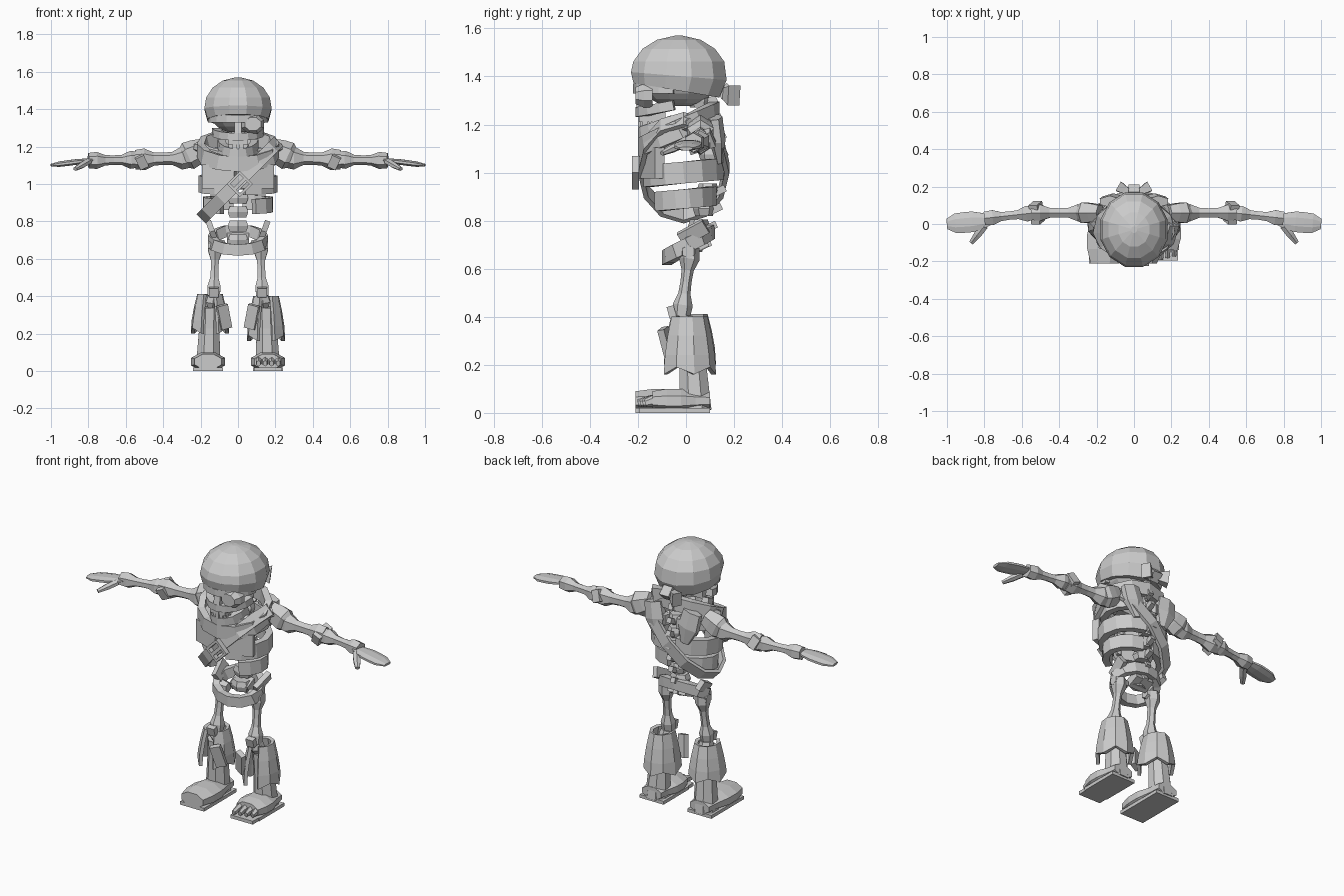
import bpy, bmesh, math
from mathutils import Vector, Matrix, Euler

cube = bpy.data.objects.get("Cube")
if cube:
    bpy.data.objects.remove(cube, do_unlink=True)

grey = bpy.data.materials.new("plain grey")
grey.use_nodes = True
grey.diffuse_color = (.6, .6, .6, 1)
grey.node_tree.nodes["Principled BSDF"].inputs["Base Color"].default_value = grey.diffuse_color

ALONG_Y, ALONG_Z = Vector((0, 1, 0)), Vector((0, 0, 1))
BONE = (1.6, 1.9, 1.1, 1, 1.1, 1.8, 1.6)


def finish(name, bm, mirror=False):
    """Turn a bmesh into a named, flat shaded object."""
    bmesh.ops.recalc_face_normals(bm, faces=bm.faces)
    mesh = bpy.data.meshes.new(name)
    bm.to_mesh(mesh)
    bm.free()
    mesh.materials.append(grey)
    obj = bpy.data.objects.new(name, mesh)
    bpy.context.collection.objects.link(obj)
    if mirror:
        obj.modifiers.new("Mirror", "MIRROR").use_mirror_merge = False
    return obj


def sweep(name, points, size, taper=None, sides=4, ref=ALONG_Z, closed=False, mirror=False):
    """Loft an even-sided section (half width, half height) along points."""
    bm = bmesh.new()
    points = [Vector(p) for p in points]
    count = len(points)
    grow = 1 / math.cos(math.pi / sides)
    rings = []
    for i, point in enumerate(points):
        before = points[i - 1] if closed else points[max(i - 1, 0)]
        after = points[(i + 1) % count] if closed else points[min(i + 1, count - 1)]
        tangent = (after - before).normalized()
        across = tangent.cross(ref).normalized()
        up = across.cross(tangent)
        scale = grow * (taper[i] if taper else 1)
        ring = []
        for k in range(sides):
            angle = (k + .5) * math.tau / sides
            offset = across * size[0] * math.cos(angle) + up * size[1] * math.sin(angle)
            ring.append(bm.verts.new(point + offset * scale))
        rings.append(ring)
    for i in range(count if closed else count - 1):
        low, high = rings[i], rings[(i + 1) % count]
        for k in range(sides):
            n = (k + 1) % sides
            bm.faces.new((low[k], low[n], high[n], high[k]))
    if not closed:
        bm.faces.new(rings[0])
        bm.faces.new(rings[-1])
    return finish(name, bm, mirror)


def limb(name, start, end, size, taper=BONE, sides=6, ref=ALONG_Z, mirror=True):
    """Straight part with its thickness varied evenly along its length."""
    start, end = Vector(start), Vector(end)
    points = [start.lerp(end, i / (len(taper) - 1)) for i in range(len(taper))]
    return sweep(name, points, size, taper, sides, ref, mirror=mirror)


def arc(centre, radii, slope=0, axis=1, start=180, turn=180, steps=8):
    """Points on an ellipse whose height rises along x (axis 0) or y (axis 1)."""
    points = []
    for i in range(steps if abs(turn) == 360 else steps + 1):
        angle = math.radians(start + turn * i / steps)
        offset = Vector((radii[0] * math.cos(angle), radii[1] * math.sin(angle), 0))
        offset.z = slope * offset[axis]
        points.append(Vector(centre) + offset)
    return points


def ring(name, centre, radii, size, slope=0, axis=1, ref=ALONG_Z):
    return sweep(name, arc(centre, radii, slope, axis, turn=360, steps=12), size, ref=ref, closed=True)


def dome(name, centre, radii, height, low, high, lean, sides):
    """Slice of an ellipsoid between two latitudes, its bottom ring leaning back."""
    points, taper = [], []
    for i in range(6):
        angle = math.radians(low + (high - low) * i / 5)
        shift = 0 if i else -lean
        points.append(Vector(centre) + Vector((0, shift, height * math.sin(angle))))
        taper.append(math.cos(angle))
    sweep(name, points, radii, taper, sides, ALONG_Y)


def box(name, centre, size, turn=(0, 0, 0), mirror=False):
    bm = bmesh.new()
    rotation = Euler([math.radians(a) for a in turn]).to_matrix().to_4x4()
    matrix = Matrix.Translation(centre) @ rotation @ Matrix.Diagonal((*size, 1))
    bmesh.ops.create_cube(bm, size=1, matrix=matrix)
    finish(name, bm, mirror)


# Head scarf with a knot and two tails at the back
dome("head_scarf", (0, -.03, 1.41), (.18, .2), .16, -25, 85, .01, 12)
box("scarf_knot", (0, .17, 1.33), (.06, .06, .06), (45, 0, 0))
limb("scarf_tails", (.01, .16, 1.33), (.08, .2, 1.32), (.02, .03), (.7, 1, 1.4), 4)

# Skull, with open sockets between brow, cheeks and nose
dome("cranium", (0, -.03, 1.38), (.15, .15), .11, -70, 0, 0, 10)
sweep("brow", arc((0, -.05, 1.35), (.14, .15)), (.02, .02))
sweep("cheekbones", arc((0, -.05, 1.28), (.12, .14), .2), (.02, .02))
box("nose_bridge", (0, -.18, 1.31), (.04, .04, .09), (-10, 0, 0))
box("upper_jaw", (0, -.14, 1.24), (.1, .11, .06))
sweep("lower_jaw", arc((0, -.05, 1.21), (.09, .13), .4), (.02, .03))
for i in range(-2, 3):
    front = -.19 + .01 * abs(i)
    box("upper_tooth", (i / 50, front, 1.21), (.02, .02, .04 + .01 * (i % 2)))
    box("lower_tooth", (i / 50 + .01, front + .02, 1.19), (.01, .01, .04))
limb("eye_patch", (.08, -.14, 1.32), (.08, -.21, 1.32), (.06, .05), (1, 1, .7), 8, mirror=False)

# Spine: stacked vertebrae curving from pelvis to neck
for i in range(9):
    height = .7 + .075 * i
    depth = .03 + .07 * math.sin(math.pi * i / 9)
    base, top = (0, depth, height - .03), (0, depth, height + .03)
    limb("vertebra", base, top, (.055 if i < 4 else .04, .04), (.8, 1, .8), ref=ALONG_Y, mirror=False)
    box("spine_spur", (0, depth + .05, height), (.03, .05, .03), (25, 0, 0))

# Ribs, breast plates, collarbones and shoulder blades
for name, height, radii, turn, tall in (("upper_ribs", 1.13, (.18, .14), -155, .03),
                                        ("middle_ribs", 1, (.19, .15), -160, .045),
                                        ("lower_ribs", .89, (.17, .12), -140, .04)):
    sweep(name, arc((0, -.01, height), radii, .1, start=80, turn=turn, steps=6), (.02, tall), mirror=True)
box("breast_plates", (.1, -.14, 1.04), (.18, .04, .13), (0, 0, 20), True)
limb("collarbones", (.04, -.14, 1.15), (.22, .02, 1.2), (.015, .015))
limb("shoulder_blades", (.13, .12, 1.23), (.09, .14, 1.04), (.06, .03), (.9, 1, .4), ref=ALONG_Y)

# Cloth draped around the neck
ring("neck_cloth", (0, -.03, 1.18), (.2, .15), (.02, .04), .5)

# Chest belt from left shoulder to right hip, with a square buckle
slant = Vector((-1, 0, 1)).normalized()
ring("chest_belt", (.01, -.01, 1.02), (.2, .18), (.01, .035), 1, 0, slant)
corners = [k * math.pi / 2 for k in range(4)]
frame = [(.01 + .06 * math.cos(a), -.21, 1 + .06 * math.sin(a)) for a in corners]
sweep("buckle", frame, (.01, .015), ref=ALONG_Y, closed=True)
box("buckle_pin", (.01, -.22, 1), (.07, .01, .02), (0, -45, 0))

# Pelvis ring with raised hip wings and sacrum
ring("pelvis", (0, .01, .7), (.14, .09), (.02, .03), .6)
box("hip_wings", (.14, .03, .75), (.03, .12, .06), (30, 20, 0), True)
box("sacrum", (0, .05, .7), (.12, .08, .05), (25, 0, 0))
limb("hip_joints", (.07, .01, .67), (.16, .01, .67), (.03, .03), (.8, 1.1, .8))

# Arms
limb("shoulders", (.18, .06, 1.19), (.31, .06, 1.13), (.05, .06), (.8, 1, 1.1, .6))
limb("upper_arms", (.25, .06, 1.14), (.55, .06, 1.13), (.024, .028))
box("elbows", (.52, .06, 1.13), (.05, .11, .07), (20, 25, 0), True)
limb("forearms", (.53, .06, 1.13), (.8, .03, 1.125), (.022, .022))
limb("hands", (.77, .02, 1.13), (1, 0, 1.1), (.055, .015), (.5, .8, 1, 1, .95, .5), 8)
limb("thumbs", (.8, -.01, 1.12), (.87, -.1, 1.08), (.02, .015), (1, 1, .6))

# Legs
limb("thigh_bones", (.12, .02, .69), (.13, -.02, .4), (.02, .02), ref=ALONG_Y)
box("kneecaps", (.13, -.06, .42), (.05, .03, .05), (15, 0, 0), True)
limb("shin_bones", (.13, -.01, .4), (.15, .02, .2), (.02, .02), ref=ALONG_Y)
limb("boot_shafts", (.15, .02, .34), (.16, .04, .01), (.06, .06), (.9, .9, 1, 1.1), 8, ALONG_Y)


def foot(name, side, toe):
    limb(name, (side * .16, .1, .05), (side * .16, toe, .05), (.09, .05), (.7, .8, 1, 1, .8), 8, mirror=False)
    box(name + "_sole", (side * .16, toe / 2 + .05, .01), (.16, .1 - toe, .02))


def cuff(name, side, top, bottom):
    """Flared boot top, open at the front, with a ragged hem."""
    bm = bmesh.new()
    rows = []
    for t in range(4):
        flare = .06 + .035 * math.sin(t * math.pi / 6)
        row = []
        for k in range(9):
            angle = math.radians(-65 + k * 310 / 8)
            rag = .03 * (k % 2) if t == 3 else 0
            row.append(bm.verts.new((side * (.15 + flare * math.cos(angle)),
                                     .01 + (flare + .01) * math.sin(angle),
                                     top + (bottom - top) * t / 3 + rag)))
        rows.append(row)
    for upper, lower in zip(rows, rows[1:]):
        for k in range(8):
            bm.faces.new((upper[k], upper[k + 1], lower[k + 1], lower[k]))
    thickness = finish(name, bm).modifiers.new("Thickness", "SOLIDIFY")
    thickness.thickness, thickness.offset = .02, 0


# Boots: whole on the right, torn with bare toes on the left
foot("right_boot", -1, -.21)
foot("left_boot", 1, -.14)
cuff("right_cuff", -1, .41, .2)
cuff("left_cuff", 1, .4, .16)
box("cuff_flaps", (.075, -.08, .29), (.06, .03, .13), (10, 15, -20), True)
box("left_boot_tip", (.16, -.16, .01), (.15, .07, .02))
for i in range(4):
    side = .11 + .035 * i
    limb("toe", (side, -.1, .06), (side, -.2 + .01 * i, .04), (.015, .02), (1, 1, .7), mirror=False)
